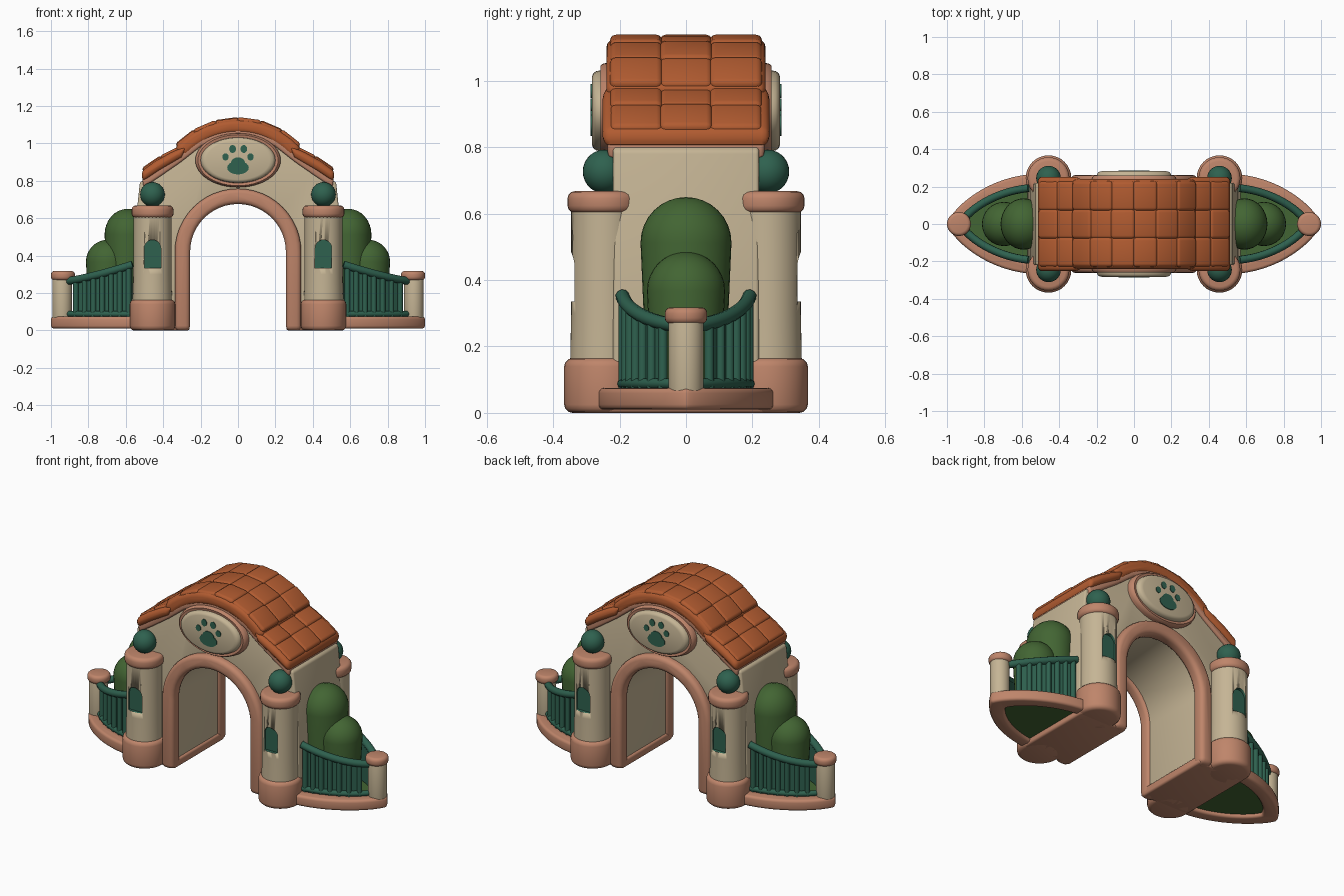
import bpy, bmesh, math
from mathutils import Matrix, Vector

if "Cube" in bpy.data.objects:
    bpy.data.objects.remove(bpy.data.objects["Cube"])


def material(name, rgb):
    m = bpy.data.materials.new(name)
    m.diffuse_color = (*rgb, 1)
    m.use_nodes = True
    m.node_tree.nodes["Principled BSDF"].inputs["Base Color"].default_value = m.diffuse_color
    return m


CREAM = material("cream_plaster", (0.56, 0.46, 0.30))
PINK = material("terracotta_pink", (0.52, 0.235, 0.145))
ORANGE = material("roof_orange", (0.44, 0.105, 0.03))
GREEN = material("deep_green", (0.028, 0.12, 0.078))
LEAF = material("hedge_green", (0.055, 0.13, 0.033))


def finish(name, bm, mat, bevel=0.0, segs=3):
    """Bevel the sharp edges, shade smooth and link the object."""
    bmesh.ops.remove_doubles(bm, verts=bm.verts, dist=1e-5)
    bmesh.ops.recalc_face_normals(bm, faces=bm.faces)
    if bevel:
        sharp = [e for e in bm.edges if e.is_manifold and e.calc_face_angle() > 0.7]
        bmesh.ops.bevel(bm, geom=sharp, offset=bevel, segments=segs, profile=0.5,
                        affect='EDGES', clamp_overlap=True)
    me = bpy.data.meshes.new(name)
    bm.to_mesh(me)
    bm.free()
    me.materials.append(mat)
    me.shade_smooth()
    me.set_sharp_from_angle(angle=math.radians(40))
    ob = bpy.data.objects.new(name, me)
    bpy.context.collection.objects.link(ob)
    return ob


def prism(name, pts, a, b, mat, bevel=0.0, axis='Y', shape=None):
    """Extrude a 2D outline along y (x,z outline) or z (x,y outline)."""
    bm = bmesh.new()
    put = (lambda p, h: (p[0], h, p[1])) if axis == 'Y' else (lambda p, h: (p[0], p[1], h))
    lo = [bm.verts.new(put(p, a)) for p in pts]
    hi = [bm.verts.new(put(p, b)) for p in pts]
    bm.faces.new(lo)
    bm.faces.new(hi[::-1])
    for i in range(len(pts)):
        j = (i + 1) % len(pts)
        bm.faces.new((lo[i], lo[j], hi[j], hi[i]))
    if shape:
        for v in hi:
            v.co.z = shape(abs(v.co.x))
    return finish(name, bm, mat, bevel)


def lathe(name, profile, mat, mtx, n=32):
    """Spin an (r,z) profile about z and place it with a matrix."""
    bm = bmesh.new()
    rings = []
    for r, z in profile:
        k = 1 if r == 0 else n
        rings.append([bm.verts.new(mtx @ Vector((r * math.cos(2 * math.pi * i / n),
                                                 r * math.sin(2 * math.pi * i / n), z)))
                      for i in range(k)])
    for p, q in zip(rings, rings[1:]):
        for i in range(n):
            j = (i + 1) % n
            quad = [p[i % len(p)], p[j % len(p)], q[j % len(q)], q[i % len(q)]]
            bm.faces.new(list(dict.fromkeys(quad)))
    return finish(name, bm, mat)


def drum(r, z0, z1, e):
    """Profile of a cylinder with rounded rims."""
    arc = [(e * math.sin(t), e * (1 - math.cos(t))) for t in (0, 0.52, 1.05, 1.57)]
    return ([(0, z0)] + [(r - e + s, z0 + c) for s, c in arc] +
            [(r - e + s, z1 - c) for s, c in arc[::-1]] + [(0, z1)])


def capsule(r, z0, z1):
    return [(0, z0), (r * 0.85, z0)] + [
        (r * math.cos(t * math.pi / 16), z1 - r + r * math.sin(t * math.pi / 16))
        for t in range(8)] + [(0, z1)]


def at(x, y, z=0):
    return Matrix.Translation((x, y, z))


def mirrored(half):
    """Right half outline (ending at x=0) -> full left-to-right outline."""
    return half + [(-x, z) for x, z in half[::-1] if x > 1e-6]


def arch(r, zc, z0, n=24):
    return [(r, z0)] + [(r * math.cos(math.pi * i / n), zc + r * math.sin(math.pi * i / n))
                        for i in range(n + 1)] + [(-r, z0)]


def arc(r, zc, deg, n=20):
    return [(r * math.sin(math.radians(deg - 2 * deg * i / n)),
             zc + r * math.cos(math.radians(deg - 2 * deg * i / n))) for i in range(n + 1)]


# Gate body with arched passage
outer = mirrored([(0.57, 0.02), (0.555, 0.5), (0.525, 0.79), (0.42, 0.86), (0.3, 0.94),
                  (0.15, 1.04), (0, 1.075)])
prism("gate_body", outer + arch(0.27, 0.42, 0.02)[::-1], -0.22, 0.22, CREAM, 0.01)
for s in (-1, 1):
    # Arch trim, front and back
    prism("arch_trim", arch(0.338, 0.42, 0) + arch(0.256, 0.42, 0)[::-1],
          s * 0.185, s * 0.262, PINK, 0.025)
    # Pink foot of each wall
    prism("wall_foot", [(s * 0.258, 0), (s * 0.57, 0), (s * 0.57, 0.05), (s * 0.258, 0.05)],
          -0.24, 0.24, PINK, 0.012)

# Pink moulding beneath the roof
edge = mirrored([(0.512, 0.81), (0.42, 0.87), (0.31, 0.945), (0.2, 1.03), (0.1, 1.065), (0, 1.08)])
prism("eave_moulding", edge + [(x * 0.985, z - 0.045) for x, z in edge[::-1]],
      -0.236, 0.236, PINK, 0.012)

# Roof: central vault and two lower side slabs
prism("roof_vault", arc(0.452, 0.675, 49) + arc(0.378, 0.675, 49)[::-1], -0.24, 0.24, ORANGE, 0.026)
side_top = [(0.27, 0.99), (0.36, 0.95), (0.44, 0.905), (0.518, 0.85)]
side_low = [(0.51, 0.795), (0.42, 0.855), (0.3, 0.925)]
for s in (-1, 1):
    prism("roof_side_slab", [(s * x, z) for x, z in side_top + side_low], -0.252, 0.252, ORANGE, 0.024)

# Puffy roof tiles laid along the roof line
vault = arc(0.456, 0.675, 46, 6)
rows = list(zip(vault, vault[1:]))
for s in (-1, 1):
    line = [(s * x, z + 0.003) for x, z in ((0.3, 0.978), (0.41, 0.924), (0.508, 0.858))]
    rows += list(zip(line, line[1:]))
for k, (p, q) in enumerate(rows):
    dx, dz = q[0] - p[0], q[1] - p[1]
    ang = math.atan2(-dz, dx) if dx > 0 else math.atan2(dz, -dx)
    for c in (-1, 0, 1):
        bm = bmesh.new()
        lift = 0.003 if (k + c) % 2 else -0.001
        bmesh.ops.create_cube(bm, size=1)
        bmesh.ops.transform(bm, verts=bm.verts, matrix=at((p[0] + q[0]) / 2, c * 0.15, (p[1] + q[1]) / 2)
                            @ Matrix.Rotation(ang, 4, 'Y') @ at(0, 0, lift - 0.018)
                            @ Matrix.Diagonal((math.hypot(dx, dz) * 1.08, 0.158, 0.05, 1)))
        finish("roof_tile", bm, ORANGE, 0.018)

# Oval sign with paw print, front and back
for turn in (0, math.pi):
    face = Matrix.Rotation(turn, 4, 'Z') @ at(0, -0.2, 0.91) @ Matrix.Rotation(math.pi / 2, 4, 'X')
    lathe("sign_frame", [(0, 0), (1, 0), (1, 0.035), (0.98, 0.05), (0.94, 0.058), (0.88, 0.055), (0, 0.05)],
          PINK, face @ Matrix.Diagonal((0.228, 0.145, 1, 1)), 48)
    lathe("sign_plaque", [(0, 0), (1, 0), (1, 0.055), (0.98, 0.07), (0.93, 0.079), (0.85, 0.083), (0, 0.084)],
          CREAM, face @ Matrix.Diagonal((0.2, 0.122, 1, 1)), 48)
    for x, z, rx, rz in ((0, -0.04, 0.058, 0.036), (0, -0.015, 0.038, 0.03), (-0.067, 0.018, 0.017, 0.019),
                         (0.067, 0.018, 0.017, 0.019), (-0.029, 0.06, 0.018, 0.021), (0.031, 0.06, 0.018, 0.021)):
        lathe("paw_mark", [(0, 0), (1, 0), (1, 0.006), (0, 0.006)], GREEN,
              face @ at(x, z, 0.081) @ Matrix.Diagonal((rx, rz, 1, 1)), 20)

# Four corner towers with recessed arched windows
TX, TY, TR = 0.457, 0.245, 0.101
for sx in (-1, 1):
    for sy in (-1, 1):
        x, y = sx * TX, sy * TY
        lathe("tower_base", drum(0.122, 0, 0.165, 0.025), PINK, at(x, y))
        shaft = lathe("tower_shaft", [(0, 0.1), (TR + 0.004, 0.1), (TR, 0.3), (TR, 0.63), (0, 0.63)],
                      CREAM, at(x, y), 48)
        lathe("tower_cap", drum(0.112, 0.602, 0.668, 0.022), PINK, at(x, y))
        lathe("tower_ball", [(0.066 * math.sin(t * math.pi / 14), 0.727 - 0.066 * math.cos(t * math.pi / 14))
                             if 0 < t < 14 else (0, 0.661 + 0.132 * (t > 0)) for t in range(15)],
              GREEN, at(x, y))
        cutter = prism("window_cutter", [(x + px, pz) for px, pz in arch(0.044, 0.44, 0.335, 12)],
                       y + sy * 0.081, y + sy * 0.2, GREEN)
        cutter.hide_render = True
        mod = shaft.modifiers.new("window", 'BOOLEAN')
        mod.operation, mod.solver, mod.object = 'DIFFERENCE', 'EXACT', cutter
        me = bpy.data.meshes.new_from_object(shaft.evaluated_get(bpy.context.evaluated_depsgraph_get()))
        shaft.modifiers.clear()
        shaft.data = me
        bpy.data.objects.remove(cutter)
        me.materials.clear()
        me.materials.append(CREAM)
        me.materials.append(GREEN)
        for f in me.polygons:  # recessed faces are green
            inside = math.hypot(f.center.x - x, f.center.y - y) < TR - 0.004
            f.material_index = int(inside and 0.3 < f.center.z < 0.55)


def lens(s, a, b, t0=-1.5708, t1=1.5708, n=32):
    """Pointed garden outline on side s, length a and half width b."""
    ts = [t0 + (t1 - t0) * i / n for i in range(n + 1)]
    return [(s * (0.5 + a * math.cos(t)), math.copysign(b * abs(math.sin(t)) ** 1.5, t)) for t in ts]


def rail_z(x):
    return 0.262 + 0.088 * max(0, (0.93 - x) / 0.36) ** 1.3


# Side gardens
for s in (-1, 1):
    prism("garden_kerb", lens(s, 0.5, 0.268) + lens(s, 0.395, 0.195)[::-1], 0.01, 0.075, PINK, 0.022, 'Z')
    prism("garden_bed", lens(s, 0.41, 0.205), 0.03, 0.055, LEAF, 0, 'Z')
    # Clipped bushes
    lathe("tall_bush", capsule(0.137, 0.04, 0.65), LEAF, at(s * 0.59, 0) @ Matrix.Diagonal((0.9, 1, 1, 1)))
    lathe("low_bush", capsule(0.118, 0.04, 0.485), LEAF, at(s * 0.695, 0))
    # End post
    lathe("end_post", drum(0.053, 0.05, 0.29, 0.005), CREAM, at(s * 0.94, 0))
    lathe("end_post_cap", drum(0.064, 0.268, 0.318, 0.018), PINK, at(s * 0.936, 0))
    for d in (-1, 1):
        path = [(x, d * y) for x, y in lens(s, 0.425, 0.195, 0.18, 1.42, 16)]
        # Top and bottom rails
        for name, r, top in (("fence_top_rail", 0.021, True), ("fence_bottom_rail", 0.016, False)):
            cu = bpy.data.curves.new(name, 'CURVE')
            cu.dimensions, cu.bevel_depth, cu.bevel_resolution, cu.use_fill_caps = '3D', r, 3, True
            sp = cu.splines.new('POLY')
            sp.points.add(len(path) - 1)
            for pt, (x, y) in zip(sp.points, path):
                pt.co = (x, y, rail_z(abs(x)) if top else 0.088, 1)
            cu.materials.append(GREEN)
            tmp = bpy.data.objects.new(name, cu)
            bpy.context.collection.objects.link(tmp)
            me = bpy.data.meshes.new_from_object(tmp.evaluated_get(bpy.context.evaluated_depsgraph_get()))
            bpy.data.objects.remove(tmp)
            me.shade_smooth()
            bpy.context.collection.objects.link(bpy.data.objects.new(name, me))
        # Thin panel and balusters
        back = [(x, y - d * 0.006) for x, y in path if abs(x) < 0.86]
        prism("fence_panel", back + [(x, y - d * 0.012) for x, y in back[::-1]], 0.06, 0.3, GREEN, 0, 'Z', rail_z)
        for i in range(8):
            ax = 0.585 + 0.047 * i
            c = min(1, (ax - 0.5) / 0.425)
            y = d * 0.195 * (1 - c * c) ** 0.75
            lathe("fence_baluster", [(0, 0.06), (0.0145, 0.06), (0.0145, rail_z(ax)), (0, rail_z(ax))],
                  GREEN, at(s * ax, y), 10)
